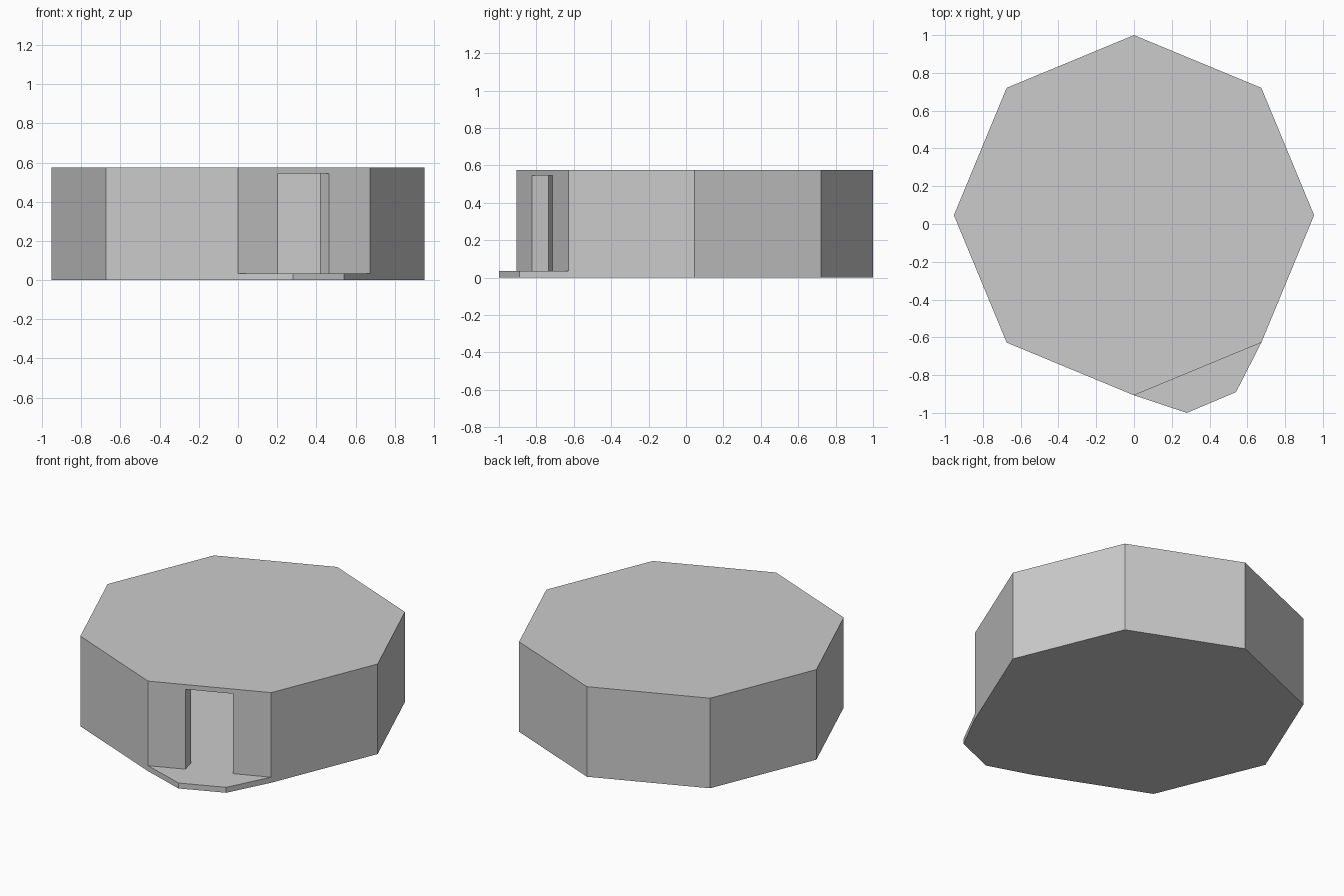
import bpy, bmesh, math
from mathutils import Vector

if "Cube" in bpy.data.objects:
    bpy.data.objects.remove(bpy.data.objects["Cube"])

R, CY = 0.9535, 0.0465            # octagon radius and centre
Z0, Z1, Z2, Z3 = 0.0, 0.035, 0.545, 0.575   # ground, floor, ceiling, roof
INNER = 0.9                       # inner room scale

centre = Vector((0, CY))
outer = [centre + R * Vector((math.sin(math.radians(45 * k)), -math.cos(math.radians(45 * k))))
         for k in range(8)]


def inset(p):
    return centre + (p - centre) * INNER


inner = [inset(p) for p in outer]
door_l = outer[0].lerp(outer[1], 0.303)
door_r = outer[0].lerp(outer[1], 0.688)
step = [Vector((0.28, -1.0)), Vector((0.54, -0.89))]

bm = bmesh.new()


def flat(points, z):
    bm.faces.new([bm.verts.new((p.x, p.y, z)) for p in points])


def sides(points, za, zb):
    for a, b in zip(points, points[1:] + points[:1]):
        bm.faces.new([bm.verts.new(c) for c in
                      ((a.x, a.y, za), (b.x, b.y, za), (b.x, b.y, zb), (a.x, a.y, zb))])


rest = outer[1:] + outer[:1]      # outer corners from right of the door round to its left
room = inner[1:] + inner[:1]

# Base plate with the doorstep
base = rest + step
flat(base, Z0)
sides(base, Z0, Z1)

# Floor running from the room through the doorway onto the step
flat(room + [inset(door_l), door_l, outer[0]] + step + [outer[1], door_r, inset(door_r)], Z1)

# Walls: one C-shaped loop with door jambs
sides([door_r] + rest + [door_l, inset(door_l)] + room[::-1] + [inset(door_r)], Z1, Z2)

# Ceiling including the door head
flat(room + [inset(door_l), door_l, door_r, inset(door_r)], Z2)

# Roof slab
roof = rest + [door_l, door_r]
sides(roof, Z2, Z3)
flat(roof, Z3)

# Weld into one closed shell with clean flat faces
bmesh.ops.remove_doubles(bm, verts=bm.verts, dist=1e-5)
bmesh.ops.recalc_face_normals(bm, faces=bm.faces)
bmesh.ops.dissolve_limit(bm, angle_limit=math.radians(1), verts=bm.verts, edges=bm.edges)

mesh = bpy.data.meshes.new("octagonal_room")
bm.to_mesh(mesh)
bm.free()
bpy.context.collection.objects.link(bpy.data.objects.new("octagonal_room", mesh))
